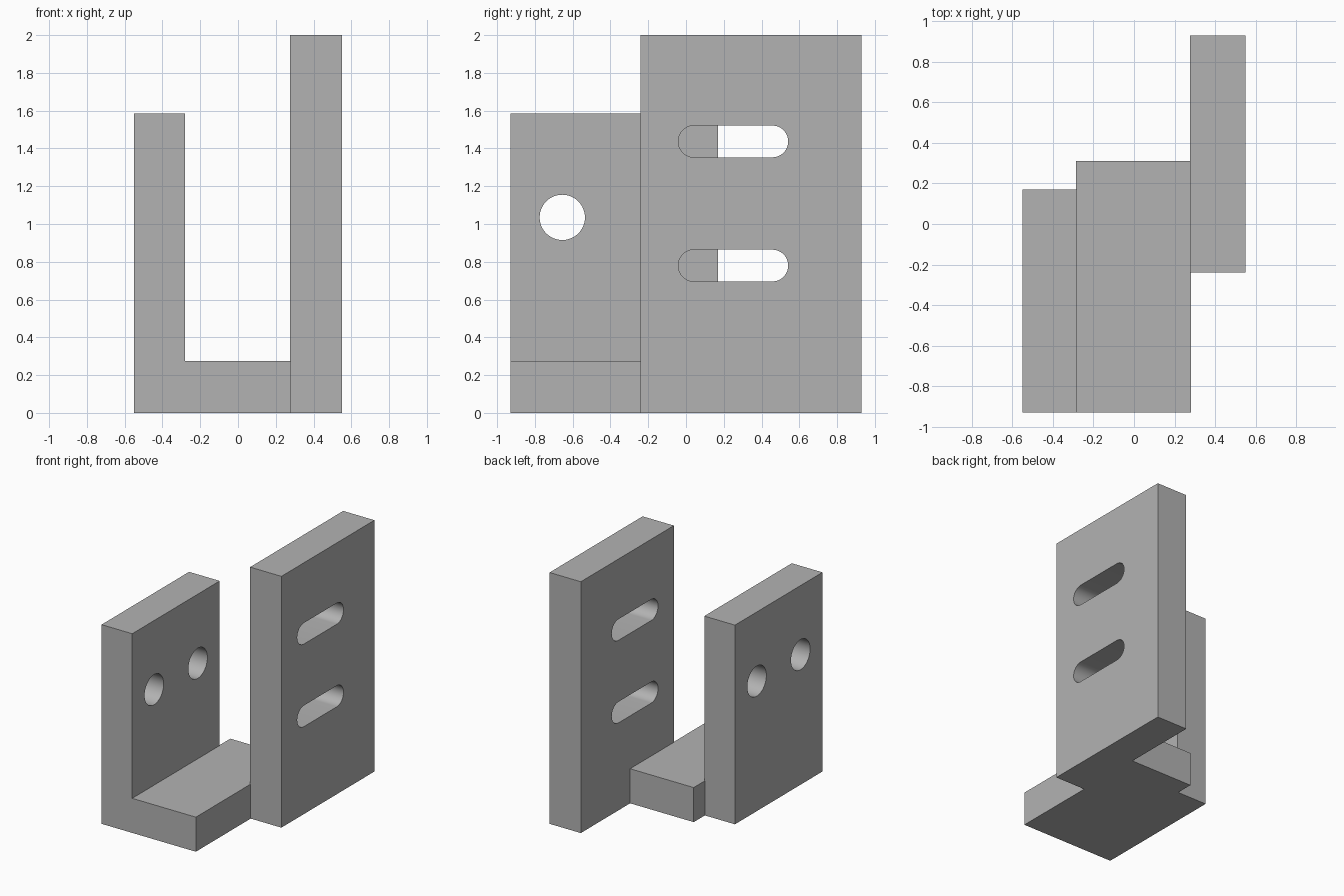
import bpy, bmesh, math

if "Cube" in bpy.data.objects:
    bpy.data.objects.remove(bpy.data.objects["Cube"])

steel = bpy.data.materials.new("plain_grey")
steel.diffuse_color = (0.45, 0.45, 0.45, 1)
steel.use_nodes = True
steel.node_tree.nodes["Principled BSDF"].inputs["Base Color"].default_value = steel.diffuse_color


def new_object(name, bm):
    bmesh.ops.recalc_face_normals(bm, faces=bm.faces[:])
    mesh = bpy.data.meshes.new(name)
    bm.to_mesh(mesh)
    bm.free()
    mesh.materials.append(steel)
    obj = bpy.data.objects.new(name, mesh)
    bpy.context.collection.objects.link(obj)
    return obj


def box(name, x, y, z):
    bm = bmesh.new()
    bmesh.ops.create_cube(bm, size=1)
    for v in bm.verts:
        v.co = [lo if c < 0 else hi for c, (lo, hi) in zip(v.co, (x, y, z))]
    return new_object(name, bm)


def slot_cutter(name, x, y0, y1, z, r, n=24):
    """Prism along x with rounded ends centred at y0 and y1 (equal = round hole)."""
    bm = bmesh.new()
    pts = []
    for yc, start in ((y1, -math.pi / 2), (y0, math.pi / 2)):
        steps = n if y0 == y1 else n + 1
        for i in range(steps):
            a = start + math.pi * i / n
            pts.append((x[0], yc + r * math.cos(a), z + r * math.sin(a)))
    face = bm.faces.new([bm.verts.new(p) for p in pts])
    ext = bmesh.ops.extrude_face_region(bm, geom=[face])["geom"]
    bmesh.ops.translate(bm, vec=(x[1] - x[0], 0, 0),
                        verts=[e for e in ext if isinstance(e, bmesh.types.BMVert)])
    obj = new_object(name, bm)
    obj.hide_render = True
    return obj


def boolean(target, tool, operation):
    mod = target.modifiers.new("boolean", 'BOOLEAN')
    mod.operation = operation
    mod.solver = 'EXACT'
    mod.object = tool
    bpy.context.view_layer.objects.active = target
    bpy.ops.object.modifier_apply(modifier=mod.name)
    bpy.data.objects.remove(tool, do_unlink=True)


# Short upright plate with two round holes
short_plate = box("bracket", (-0.55, -0.28), (-0.93, 0.17), (0, 1.585))
for y in (-0.655, -0.105):
    boolean(short_plate, slot_cutter("hole_cutter", (-0.7, -0.1), y, y, 1.035, 0.12),
            'DIFFERENCE')

# Tall upright plate with two horizontal slots
tall_plate = box("tall_plate", (0.275, 0.55), (-0.24, 0.93), (0, 2))
for z in (0.78, 1.437):
    boolean(tall_plate, slot_cutter("slot_cutter", (0.1, 0.7), 0.043, 0.457, z, 0.084),
            'DIFFERENCE')

# Base joining both plates into one bracket
base = box("base", (-0.285, 0.28), (-0.93, 0.31), (0, 0.275))
boolean(short_plate, base, 'UNION')
boolean(short_plate, tall_plate, 'UNION')

# Smooth hole walls, crisp edges
bpy.ops.object.select_all(action='DESELECT')
short_plate.select_set(True)
bpy.context.view_layer.objects.active = short_plate
bpy.ops.object.shade_smooth_by_angle(angle=math.radians(30))
